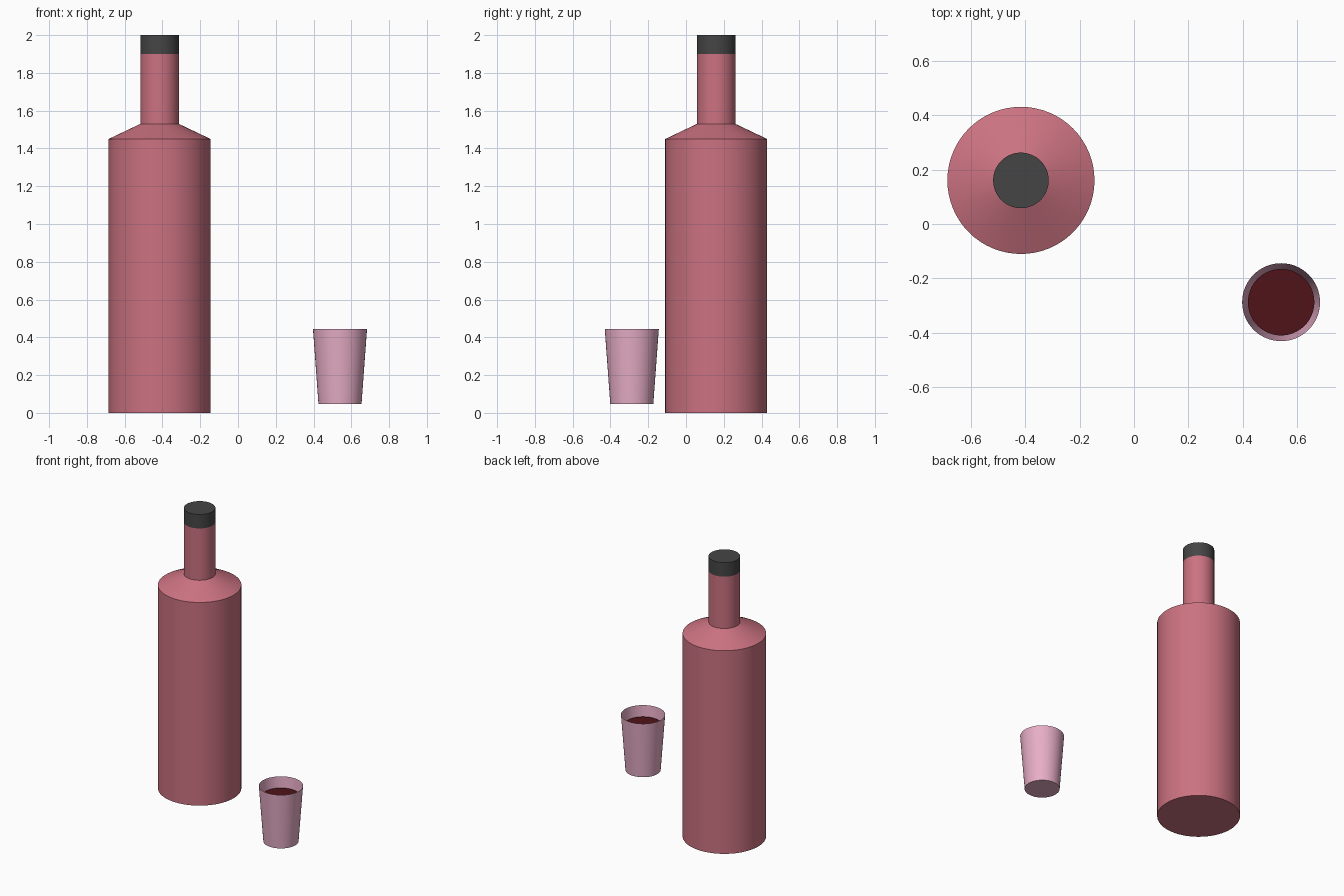
import bpy
import bmesh
from math import cos, sin, pi, radians

if "Cube" in bpy.data.objects:
    bpy.data.objects.remove(bpy.data.objects["Cube"])

SIDES = 64


def material(name, color):
    mat = bpy.data.materials.new(name)
    mat.diffuse_color = (*color, 1)
    mat.use_nodes = True
    mat.node_tree.nodes["Principled BSDF"].inputs["Base Color"].default_value = mat.diffuse_color
    return mat


def lathe(name, centre, profile, mat, top=True):
    """Turn (radius, z) points around a vertical axis, closing the base and optionally the top."""
    bm = bmesh.new()
    rings = [[bm.verts.new((r * cos(2 * pi * i / SIDES), r * sin(2 * pi * i / SIDES), z))
              for i in range(SIDES)] for r, z in profile]
    for low, high in zip(rings, rings[1:]):
        for i in range(SIDES):
            j = (i + 1) % SIDES
            bm.faces.new((low[i], low[j], high[j], high[i]))
    bm.faces.new(rings[0][::-1])
    if top:
        bm.faces.new(rings[-1])
    mesh = bpy.data.meshes.new(name)
    bm.to_mesh(mesh)
    bm.free()
    mesh.materials.append(mat)
    obj = bpy.data.objects.new(name, mesh)
    obj.location = (*centre, 0)
    bpy.context.collection.objects.link(obj)
    bpy.ops.object.select_all(action='DESELECT')
    obj.select_set(True)
    bpy.context.view_layer.objects.active = obj
    bpy.ops.object.shade_smooth_by_angle(angle=radians(20))
    return obj


red_glass = material("red_glass", (0.60, 0.17, 0.22))
pink_glass = material("pink_glass", (0.80, 0.42, 0.57))
dark_cap = material("dark_cap", (0.06, 0.06, 0.06))
wine = material("wine", (0.08, 0.007, 0.01))

BOTTLE = (-0.415, 0.16)
CUP = (0.54, -0.287)

# Bottle with sloped shoulder and neck
lathe("bottle", BOTTLE,
      [(0.27, 0), (0.27, 1.45), (0.102, 1.53), (0.102, 1.9)], red_glass)

# Cap on the neck
lathe("bottle_cap", BOTTLE, [(0.102, 1.9), (0.102, 2.0)], dark_cap)

# Open tapered cup
lathe("cup", CUP, [(0.114, 0.048), (0.143, 0.443)], pink_glass, top=False)

# Drink inside the cup
lathe("drink", CUP, [(0.098, 0.06), (0.122, 0.37)], wine)
